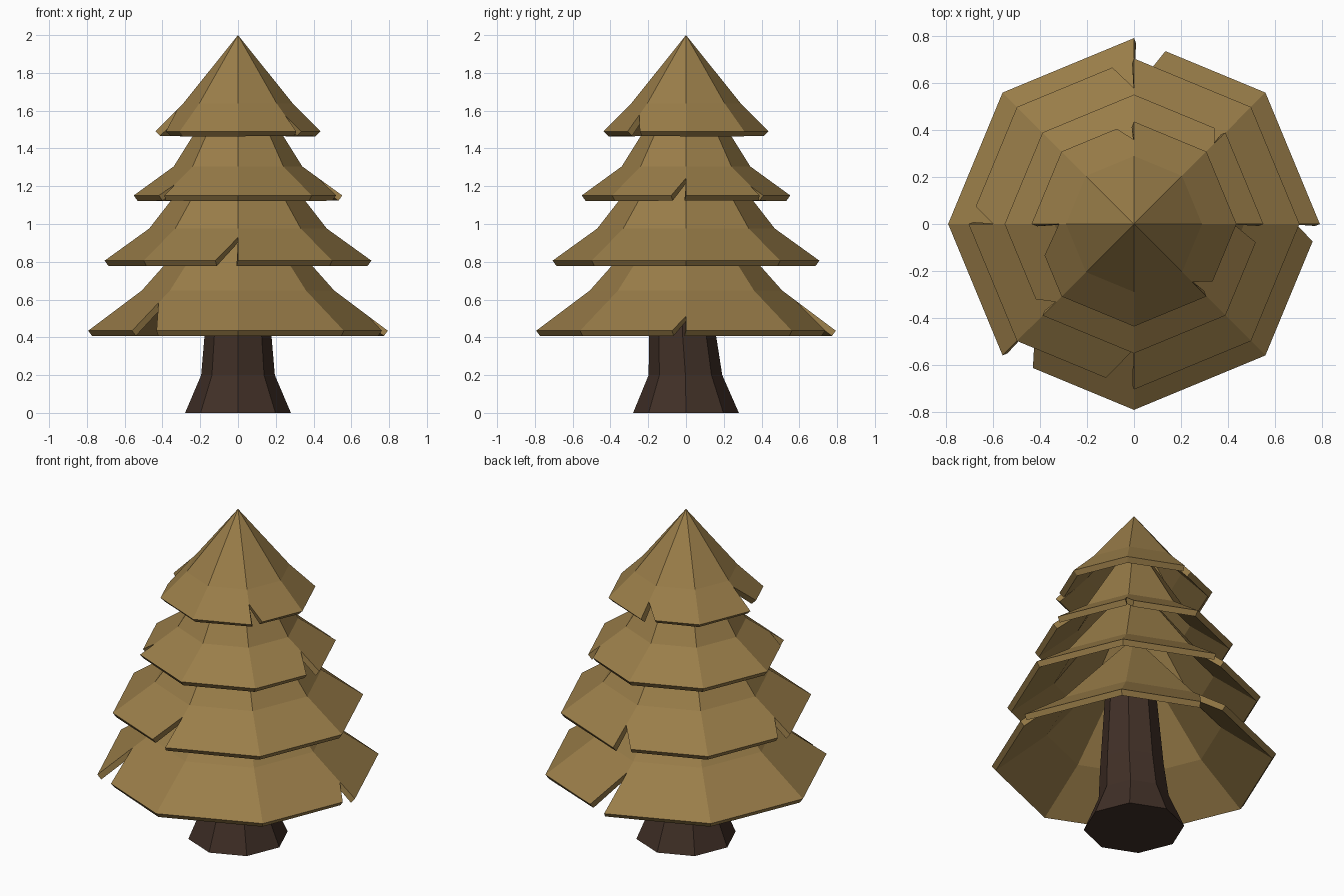
import bpy, bmesh, math

if "Cube" in bpy.data.objects:
    bpy.data.objects.remove(bpy.data.objects["Cube"])

SIDES = 8


def material(name, rgb):
    m = bpy.data.materials.new(name)
    m.diffuse_color = (*rgb, 1)
    m.use_nodes = True
    m.node_tree.nodes["Principled BSDF"].inputs["Base Color"].default_value = m.diffuse_color
    return m


foliage = material("ochre foliage", (0.32, 0.205, 0.066))
bark = material("dark bark", (0.052, 0.029, 0.020))


def finish(bm, name, mat):
    bmesh.ops.recalc_face_normals(bm, faces=bm.faces)
    mesh = bpy.data.meshes.new(name)
    bm.to_mesh(mesh)
    bm.free()
    mesh.materials.append(mat)
    obj = bpy.data.objects.new(name, mesh)
    bpy.context.collection.objects.link(obj)
    return obj


def ring(bm, r, z, y=0):
    return [bm.verts.new((r * math.cos(math.tau * i / SIDES),
                          y + r * math.sin(math.tau * i / SIDES), z))
            for i in range(SIDES)]


def branch_tier(name, rim, knee, tip, notches):
    """Eight-sided skirt; notches = corner index: (direction, apex radius, width)."""
    bm = bmesh.new()
    low, mid = ring(bm, *rim), ring(bm, *knee)
    top = bm.verts.new((0, 0, tip))
    apex, end = {}, {}
    side = 2 * rim[0] * math.sin(math.pi / SIDES)
    for c, (turn, r, width) in notches.items():
        t = (rim[0] - r) / (rim[0] - knee[0])
        apex[c] = bm.verts.new(low[c].co.lerp(mid[c].co, t))
        end[c] = bm.verts.new(low[c].co.lerp(low[(c + turn) % SIDES].co, width / side))

    def corner(c, turn):
        # points going down one corner of a panel, with or without the cut
        pts = [mid[c]]
        if c in apex:
            pts.append(apex[c])
            pts.append(end[c] if notches[c][0] == turn else low[c])
        else:
            pts.append(low[c])
        return pts

    for i in range(SIDES):
        j = (i + 1) % SIDES
        bm.faces.new(corner(i, 1) + corner(j, -1)[::-1])
        bm.faces.new((mid[i], mid[j], top))
    obj = finish(bm, name, foliage)
    # shell thickness, grown inwards
    mod = obj.modifiers.new("thickness", 'SOLIDIFY')
    mod.thickness = 0.035
    mod.offset = -1
    mod.use_even_offset = True
    return obj


# Branch tiers, bottom to top
branch_tier("bottom_branches", (0.793, 0.435), (0.51, 0.647), 1.22,
            {2: (-1, 0.57, 0.145), 0: (-1, 0.69, 0.08), 5: (1, 0.595, 0.14)})
branch_tier("lower_branches", (0.706, 0.806), (0.47, 0.976), 1.58,
            {6: (-1, 0.535, 0.13), 4: (-1, 0.60, 0.08), 2: (1, 0.58, 0.10)})
branch_tier("upper_branches", (0.552, 1.151), (0.34, 1.305), 1.85,
            {1: (1, 0.485, 0.05), 0: (-1, 0.425, 0.085), 5: (-1, 0.47, 0.075)})
branch_tier("top_branches", (0.437, 1.49), (0.29, 1.638), 2.0,
            {2: (1, 0.36, 0.08), 4: (1, 0.32, 0.145), 7: (1, 0.35, 0.07)})

# Trunk: flared foot, slight lean towards the front
bm = bmesh.new()
rings = [ring(bm, 0.28, 0), ring(bm, 0.195, 0.2, -0.003), ring(bm, 0.177, 0.41, -0.018),
         ring(bm, 0.14, 0.9, -0.03)]
for a, b in zip(rings, rings[1:]):
    for i in range(SIDES):
        j = (i + 1) % SIDES
        bm.faces.new((a[i], a[j], b[j], b[i]))
bm.faces.new(rings[0][::-1])
bm.faces.new(rings[-1])
finish(bm, "trunk", bark)
